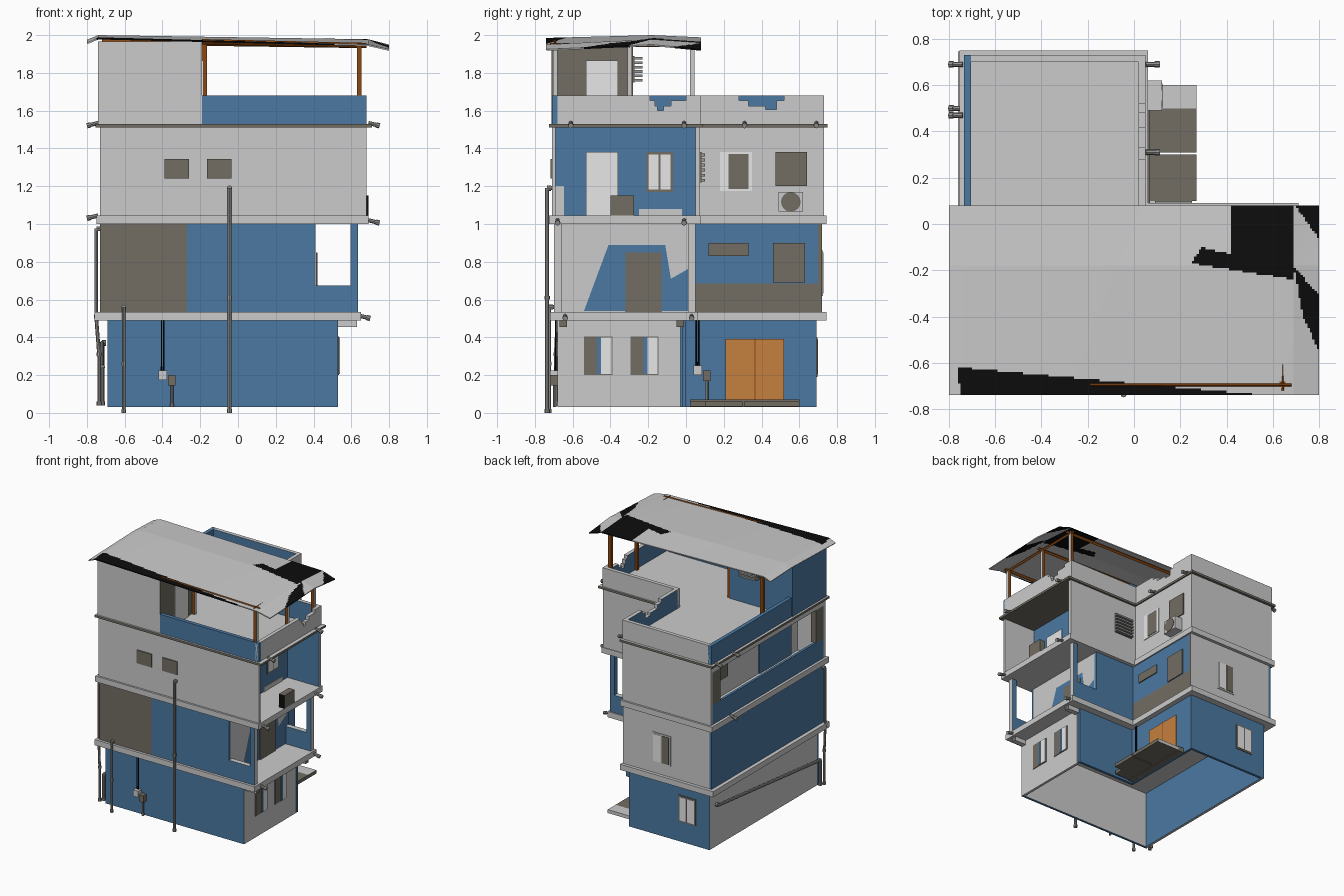
import bpy, bmesh, math
from mathutils import Vector

if "Cube" in bpy.data.objects:
    bpy.data.objects.remove(bpy.data.objects["Cube"])

def mat(name, c):
    m = bpy.data.materials.new(name)
    m.diffuse_color = (*c, 1)
    m.use_nodes = True
    m.node_tree.nodes["Principled BSDF"].inputs["Base Color"].default_value = m.diffuse_color
    return m

GRAY = mat("pale plaster", (0.60, 0.60, 0.60))
BLUE = mat("blue paint", (0.07, 0.19, 0.36))
BROWN = mat("taupe", (0.17, 0.155, 0.125))
DOOR = mat("orange door", (0.56, 0.22, 0.05))
RUST = mat("rust wood", (0.26, 0.065, 0.006))
BLACK = mat("black", (0.004, 0.004, 0.004))
PIPE = mat("pipe gray", (0.30, 0.30, 0.29))
WHITE = mat("white glass", (0.80, 0.80, 0.80))
DIRS = {'+x': (1, 0, 0), '-x': (-1, 0, 0), '+y': (0, 1, 0), '-y': (0, -1, 0), '+z': (0, 0, 1), '-z': (0, 0, -1)}

def finish(name, bm, mats):
    me = bpy.data.meshes.new(name)
    bm.to_mesh(me)
    bm.free()
    for m in mats:
        me.materials.append(m)
    ob = bpy.data.objects.new(name, me)
    bpy.context.collection.objects.link(ob)
    return ob

def box(name, x0, x1, y0, y1, z0, z1, m, sides=None):
    """Box; sides maps a direction to another material."""
    bm = bmesh.new()
    bmesh.ops.create_cube(bm, size=1)
    for v in bm.verts:
        v.co = ((x0 + x1) / 2 + v.co.x * (x1 - x0), (y0 + y1) / 2 + v.co.y * (y1 - y0), (z0 + z1) / 2 + v.co.z * (z1 - z0))
    bm.normal_update()
    mats = [m]
    for d, sm in (sides or {}).items():
        mats.append(sm)
        for f in bm.faces:
            if f.normal.dot(Vector(DIRS[d])) > 0.9:
                f.material_index = len(mats) - 1
    return finish(name, bm, mats)

def plate(name, d, pos, u0, u1, z0, z1, m, t=0.008):
    """Thin panel on a wall facing d."""
    a, b = sorted((pos, pos + (t if d[0] == '+' else -t)))
    if d[1] == 'x':
        return box(name, a, b, u0, u1, z0, z1, m)
    return box(name, u0, u1, a, b, z0, z1, m)

def window(name, d, pos, u0, u1, z0, z1, left=WHITE, right=WHITE, frame=BROWN):
    s = 1 if d[0] == '+' else -1
    plate(name + "_frame", d, pos, u0, u1, z0, z1, frame, 0.005)
    mid = (u0 + u1) / 2
    plate(name + "_pane_a", d, pos + s * 0.004, u0 + .012, mid - .005, z0 + .012, z1 - .012, left, 0.005)
    plate(name + "_pane_b", d, pos + s * 0.004, mid + .005, u1 - .012, z0 + .012, z1 - .012, right, 0.005)

def rod(name, pts, r=0.01, m=PIPE, n=8):
    """Straight segments with collars at the joints."""
    bm = bmesh.new()
    def seg(p, q, rad):
        d = q - p
        M = d.to_track_quat('Z', 'Y').to_matrix().to_4x4()
        M.translation = (p + q) / 2
        bmesh.ops.create_cone(bm, cap_ends=True, segments=n, radius1=rad, radius2=rad, depth=d.length, matrix=M)
    pts = [Vector(p) for p in pts]
    for p, q in zip(pts, pts[1:]):
        seg(p, q, r)
        u = (q - p).normalized() * 0.02
        if n > 4:
            seg(q - u, q, r * 1.3)
    return finish(name, bm, [m])

def louvre(name, x0, x1, y0, y1, z0, z1):
    n = 6
    box(name + "_back", x0, x1, y0, y0 + .008, z0, z1, BROWN)
    for i in range(n):
        z = z0 + (z1 - z0) * (i + .5) / n
        box(f"{name}_slat_{i}", x0, x1, y0, y1, z - .008, z + .006, PIPE)

def slab(name, x0, x1, xb, y0, ym, y1, z0, z1, m, sides=None):
    box(name + "_front", x0, x1, y0, ym, z0, z1, m, sides)
    box(name + "_back", x0, xb, ym, y1, z0, z1, m, sides)

# floor slabs
slab("slab_one", -.76, .65, .06, -.72, .06, .745, .49, .535, GRAY)
slab("slab_two", -.75, .69, .06, -.725, .08, .745, 1.0, 1.045, GRAY)
slab("slab_three", -.755, .71, .06, -.725, .09, .75, 1.512, 1.53, BROWN, {'+z': GRAY})

# ground floor walls, open underneath
box("ground_front_wall", -.69, .53, -.68, -.66, .03, .49, BLUE, {'+y': GRAY, '+x': GRAY})
box("ground_left_wall", -.69, -.67, -.66, .69, .03, .49, GRAY, {'+x': BLUE, '+y': BLUE})
box("ground_rear_wall", -.67, .02, .67, .69, .03, .49, BLUE)
box("ground_door_wall", 0, .02, 0, .67, .03, .49, BLUE)
box("ground_inner_corner_wall", 0, .53, -.02, 0, .03, .49, BLUE)
box("ground_right_wall", .51, .53, -.66, -.03, .03, .49, GRAY)
for i, y in enumerate((-.54, -.295)):
    plate(f"ground_window_{i}_shutter", '+x', .53, y, y + .15, .2, .405, BROWN, .005)
    plate(f"ground_window_{i}_glass", '+x', .534, y + .07, y + .145, .205, .4, WHITE, .004)
    plate(f"ground_window_{i}_strip", '+x', .537, y + .07, y + .09, .205, .4, BLUE, .003)
window("ground_rear_window", '+y', .69, -.57, -.42, .19, .4)
plate("main_door", '+x', .02, .21, .52, .07, .39, DOOR)
plate("main_door_gap", '+x', .027, .363, .367, .07, .39, RUST, .003)
for y in (-.67, -.05):
    box("balcony_bracket", .44, .63, y, y + .04, .455, .49, GRAY, {'+x': BROWN})

# low porch trays in front of the door
for i, (y0, y1, x1, m) in enumerate(((.02, .1, .2, GRAY), (.1, .3, .27, BROWN), (.31, .5, .27, BROWN), (.5, .6, .27, GRAY))):
    box(f"porch_tray_{i}", .07, x1, y0, y1, .035, .062, m, {'+x': BROWN, '-z': BROWN})
box("porch_sill", .02, .07, .02, .6, .03, .07, BROWN)

# second floor walls with recessed balcony
box("second_front_wall_bare", -.73, -.27, -.70, -.68, .535, 1.0, BROWN, {'-x': BLUE})
box("second_front_wall_painted", -.27, .41, -.70, -.68, .535, 1.0, BLUE)
box("second_left_wall", -.73, -.71, -.68, .72, .535, 1.0, BLUE)
box("second_rear_wall", -.73, .05, .70, .72, .535, 1.0, GRAY, {'+x': BROWN, '-x': BLUE})
box("second_side_wall_bare", .03, .05, .05, .70, .535, .685, BROWN)
box("second_side_wall_painted", .03, .05, .05, .70, .685, 1.0, BLUE)
box("second_corner_wall", .05, .41, .03, .05, .535, 1.0, BLUE)
box("second_balcony_wall", .39, .41, -.68, .03, .535, 1.0, GRAY)
for n, y in (("front", -.70), ("rear", .01)):
    box(f"balcony_low_wall_{n}", .41, .63, y, y + .04, .535, .675, BLUE, {'+x': BROWN, '+z': GRAY})
    box(f"balcony_column_{n}", .595, .635, y, y + .04, .535, 1.0, BLUE, {'+x': GRAY})
bm = bmesh.new()
bm.faces.new([bm.verts.new((.414, y, z)) for y, z in ((-.54, .54), (-.41, .89), (-.11, .89), (-.08, .71), (.025, .77), (.025, .54))][::1])
finish("balcony_blue_patch", bm, [BLUE])
plate("balcony_door", '+x', .412, -.32, -.13, .535, .85, BROWN)
plate("second_side_vent", '+x', .05, .12, .33, .83, .9, BROWN)
plate("second_side_window", '+x', .05, .46, .63, .69, .9, BROWN)
window("second_rear_window", '+y', .72, -.37, -.21, .62, .86, BROWN, WHITE, GRAY)

# third floor walls: open right balcony and open left gallery
box("third_front_wall", -.73, .68, -.71, -.69, 1.045, 1.512, GRAY)
box("third_rear_wall", -.73, .05, .71, .73, 1.045, 1.512, GRAY)
box("third_side_wall", .03, .05, .075, .71, 1.045, 1.512, GRAY)
box("third_corner_wall", .05, .68, .05, .075, 1.045, 1.512, GRAY, {'-y': BLUE})
box("third_balcony_wall", .38, .40, -.69, .05, 1.045, 1.512, BLUE)
box("gallery_low_wall", -.73, -.71, -.69, .71, 1.045, 1.2, BLUE)
box("gallery_lintel", -.73, -.71, -.69, .71, 1.46, 1.512, GRAY)
for y in (-.69, .61):
    box("gallery_column", -.73, -.69, y, y + .10, 1.2, 1.46, BROWN)
box("gallery_inner_wall", -.5, -.48, -.69, .71, 1.045, 1.512, GRAY)
plate("gallery_window", '-x', -.5, .2, .4, 1.18, 1.4, BROWN)
plate("gallery_blue_panel", '-x', -.5, -.6, -.2, 1.045, 1.5, BLUE)
for x in (-.39, -.165):
    plate("third_front_window", '-y', -.71, x, x + .13, 1.24, 1.345, BROWN)
plate("balcony_upper_door", '+x', .40, -.53, -.36, 1.045, 1.38, WHITE)
window("balcony_upper_window", '+x', .40, -.21, -.07, 1.17, 1.38)
plate("balcony_bare_edge", '+x', .40, -.69, -.645, 1.045, 1.2, GRAY, .005)
plate("balcony_bare_base", '+x', .40, -.25, -.02, 1.045, 1.08, GRAY, .005)
plate("third_window_frame", '+x', .05, .18, .35, 1.175, 1.38, WHITE, .005)
plate("third_window_pane", '+x', .054, .225, .33, 1.185, 1.37, BROWN, .005)
plate("third_window_dark", '+x', .05, .475, .64, 1.2, 1.38, BROWN)
louvre("third_louvre", .09, .25, .075, .10, 1.22, 1.38)

# air conditioners
box("ac_unit_balcony", .64, .69, -.4, -.275, 1.045, 1.15, BROWN, {'-y': BLACK})
box("ac_unit_wall", .05, .12, .49, .62, 1.065, 1.17, GRAY)
rod("ac_fan", [(.115, .555, 1.117), (.124, .555, 1.117)], .04, BROWN, 16)

# roof parapet with broken notches on the right
box("parapet_front", -.735, .68, -.71, -.68, 1.53, 1.68, BLUE)
box("parapet_left", -.735, -.705, -.68, .73, 1.53, 1.68, BLUE)
box("parapet_rear", -.735, .05, .70, .73, 1.53, 1.68, GRAY, {'-y': BLUE, '-x': BLUE})
box("parapet_corner", .02, .68, .05, .08, 1.53, 1.68, GRAY, {'-y': BLUE})
def broken(name, x, steps):
    for i, ((y0, z), (y1, _)) in enumerate(zip(steps, steps[1:])):
        box(f"{name}_{i}", x - .03, x, y0, y1, 1.53, z, GRAY, {'-x': BLUE})
broken("parapet_right", .68, [(-.71, 1.68), (-.19, 1.655), (-.165, 1.625), (-.15, 1.60), (-.12, 1.625), (-.08, 1.655), (0, 1.68), (.08, 0)])
broken("parapet_side", .05, [(.05, 1.68), (.28, 1.655), (.33, 1.625), (.42, 1.605), (.48, 1.655), (.52, 1.68), (.70, 0)])

# rooftop stair room
box("stair_room", -.74, -.19, -.712, -.28, 1.53, 1.965, BLUE, {'-y': GRAY, '+x': BROWN})
plate("stair_room_door", '+x', -.19, -.53, -.36, 1.53, 1.865, WHITE)
louvre("stair_room_louvre", -.45, -.3, -.28, -.23, 1.75, 1.89)

# timber posts and beams carrying the roof
for x, y in ((.63, -.705), (.63, -.31), (.63, .02), (-.71, .02), (-.19, -.31)):
    box("roof_post", x, x + .025, y, y + .025, 1.53, 1.955, RUST, {'+x': GRAY})
for y in (-.695, -.3, .03):
    rod("roof_beam", [(-.72 if y > -.3 else -.19, y, 1.965), (.68, y, 1.945)], .014, RUST, 4)
rod("roof_side_beam", [(.643, -.72, 1.945), (.643, .06, 1.95)], .012, RUST, 4)

# sagging roof sheet with black patches
XS, YS = (-.8, -.74, .69, .8), (-.74, -.18, .08)
HS = ((1.96, 1.975, 1.965), (1.985, 2.0, 1.988), (1.95, 1.978, 1.96), (1.925, 1.95, 1.925))
PATCHES = (((-.76, -.62), (-.75, -.75), (.68, -.75)),
           ((.42, .09), (.69, .09), (.69, -.24), (.25, -.17), (.29, -.1), (.42, -.13)),
           ((.69, .09), (.81, .09), (.81, -.08)), ((.69, -.18), (.8, -.31), (.81, -.57), (.73, -.4)))
def locate(v, ks):
    i = max(j for j in range(len(ks) - 1) if v >= ks[j] - 1e-6)
    return i, (v - ks[i]) / (ks[i + 1] - ks[i])
def height(x, y):
    (i, s), (j, t) = locate(x, XS), locate(y, YS)
    a = HS[i][j] * (1 - t) + HS[i][j + 1] * t
    b = HS[i + 1][j] * (1 - t) + HS[i + 1][j + 1] * t
    return a * (1 - s) + b * s
def inside(x, y, poly):
    c = False
    for (ax, ay), (bx, by) in zip(poly, poly[1:] + poly[:1]):
        if (ay > y) != (by > y) and x < (bx - ax) * (y - ay) / (by - ay) + ax:
            c = not c
    return c
bm = bmesh.new()
NX, NY = 160, 82
g = [[bm.verts.new((-.8 + .01 * i, -.74 + .01 * j, height(-.8 + .01 * i, -.74 + .01 * j))) for j in range(NY + 1)] for i in range(NX + 1)]
for i in range(NX):
    for j in range(NY):
        f = bm.faces.new((g[i][j], g[i + 1][j], g[i + 1][j + 1], g[i][j + 1]))
        c = f.calc_center_median()
        f.material_index = int(any(inside(c.x, c.y, p) for p in PATCHES))
roof = finish("roof_sheet", bm, [GRAY, BLACK])
sol = roof.modifiers.new("thickness", 'SOLIDIFY')
sol.thickness, sol.offset = 0.008, -1

# drain spouts at the slabs
for x, d, y, z in ((.69, 1, -.61, 1.535), (.69, 1, -.01, 1.535), (.05, 1, .31, 1.535), (.05, 1, .69, 1.535),
                   (-.74, -1, .69, 1.535), (-.74, -1, .47, 1.535), (.69, 1, -.68, 1.02), (.69, 1, -.01, 1.02),
                   (-.74, -1, .5, 1.045), (.64, 1, -.64, .515), (.64, 1, .03, .515)):
    rod("drain_spout", [(x, y, z), (x + d * .06, y, z - .015)], .011)

# drain pipes
rod("front_tall_pipe", [(-.045, -.70, 1.19), (-.045, -.735, 1.19), (-.045, -.735, .6), (-.045, -.735, 0)], .011)
rod("front_short_pipe", [(-.605, -.69, .56), (-.605, -.725, .56), (-.605, -.725, .25), (-.605, -.725, 0)], .01)
rod("left_vertical_pipe", [(-.72, -.68, .975), (-.75, -.68, .975), (-.75, -.68, .5), (-.735, -.69, .3), (-.735, -.69, .04)], .01)
rod("left_slanted_pipe", [(-.70, .62, .37), (-.72, .62, .37), (-.72, -.66, .24), (-.72, -.66, .04)], .012)

# meter boxes with cables, on the front and beside the door
for i, z in enumerate((.225, .25)):
    def at(u, o):
        return (u - .46, -.68 - o) if i == 0 else (.02 + o, u)
    def meter(name, u0, u1, o, z0, z1, m):
        p, q = at(u0, 0), at(u1, o)
        box(name, min(p[0], q[0]), max(p[0], q[0]), min(p[1], q[1]), max(p[1], q[1]), z0, z1, m)
    meter("meter_box", .04, .085, .04, z - .05, z, GRAY)
    meter("meter_lower_box", .09, .13, .04, z - .08, z - .025, BROWN)
    for u in (.055, .067):
        rod("meter_cable", [(*at(u, .01), .49), (*at(u, .01), z)], .004, BLACK, 6)
    rod("meter_pipe", [(*at(.11, .015), z - .08), (*at(.11, .015), .03)], .008)
